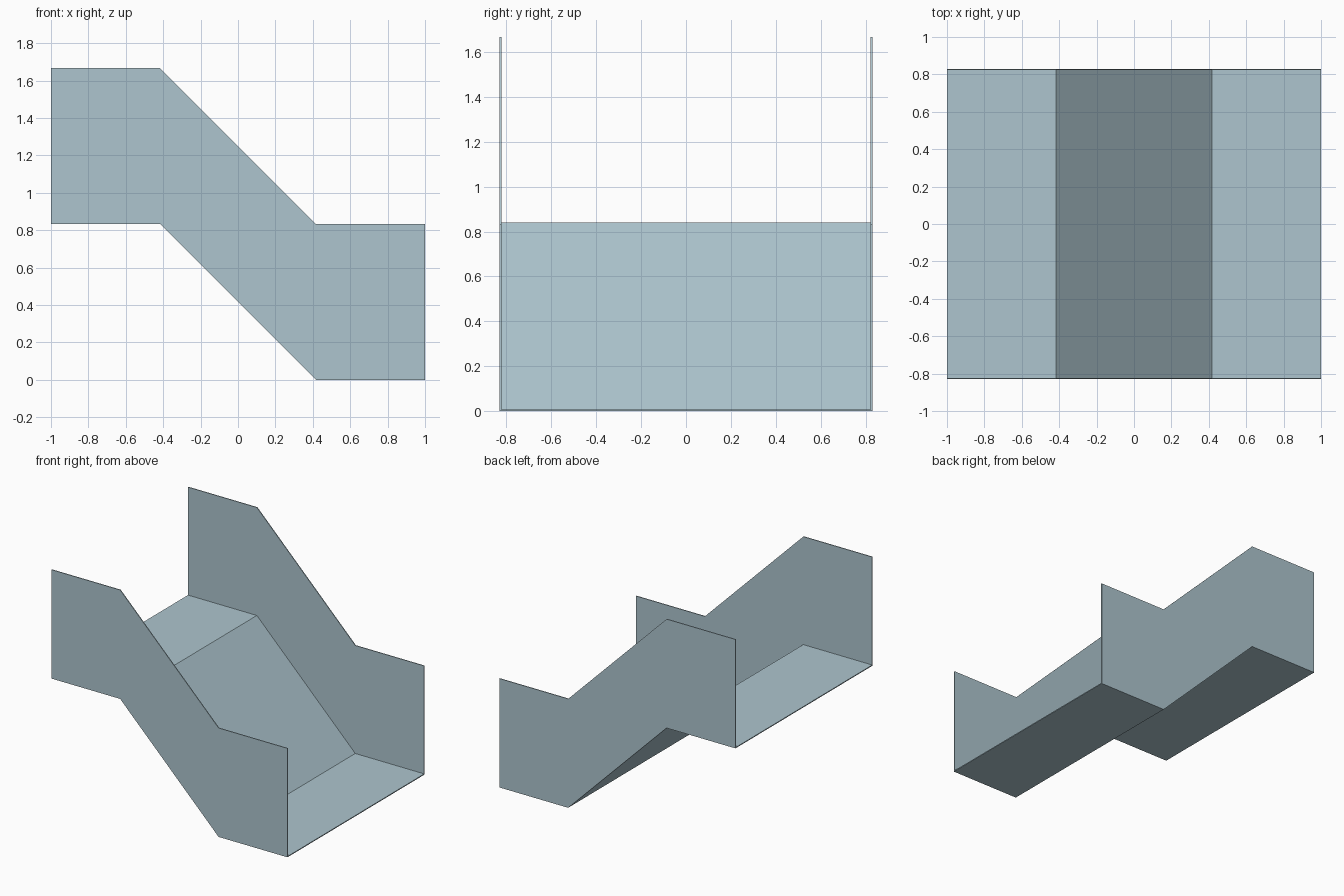
import bpy, bmesh

# Remove the default cube
cube = bpy.data.objects.get("Cube")
if cube:
    bpy.data.objects.remove(cube, do_unlink=True)

# Sheet metal colour
metal = bpy.data.materials.new("pale_blue_metal")
colour = (0.42, 0.56, 0.62, 1)
metal.diffuse_color = colour
metal.use_nodes = True
bsdf = next(n for n in metal.node_tree.nodes if n.type == 'BSDF_PRINCIPLED')
bsdf.inputs["Base Color"].default_value = colour

HALF_WIDTH = 0.83
RISE = 0.8333
THICK = 0.007

# Underside of the tray, seen from the side: (x, z)
path = [(-1, RISE), (-RISE / 2, RISE), (RISE / 2, 0), (1, 0)]

# U-shaped cross-section, open at the top: (y, height above the underside)
inner = HALF_WIDTH - THICK
section = [(-HALF_WIDTH, 0), (HALF_WIDTH, 0), (HALF_WIDTH, RISE), (inner, RISE),
           (inner, THICK), (-inner, THICK), (-inner, RISE), (-HALF_WIDTH, RISE)]

# Sweep the section along the path to make the open tray
bm = bmesh.new()
rings = [[bm.verts.new((x, y, z + h)) for y, h in section] for x, z in path]
count = len(section)
for a, b in zip(rings, rings[1:]):
    for i in range(count):
        j = (i + 1) % count
        bm.faces.new((a[i], a[j], b[j], b[i]))

# Close the cut ends of the sheet: floor strip and two wall strips
for ring in (rings[0], rings[-1]):
    for strip in ((0, 1, 4, 5), (1, 2, 3, 4), (0, 5, 6, 7)):
        bm.faces.new([ring[i] for i in strip])
bmesh.ops.recalc_face_normals(bm, faces=bm.faces)

mesh = bpy.data.meshes.new("cable_tray_riser")
bm.to_mesh(mesh)
bm.free()
mesh.materials.append(metal)
tray = bpy.data.objects.new("cable_tray_riser", mesh)
bpy.context.collection.objects.link(tray)
